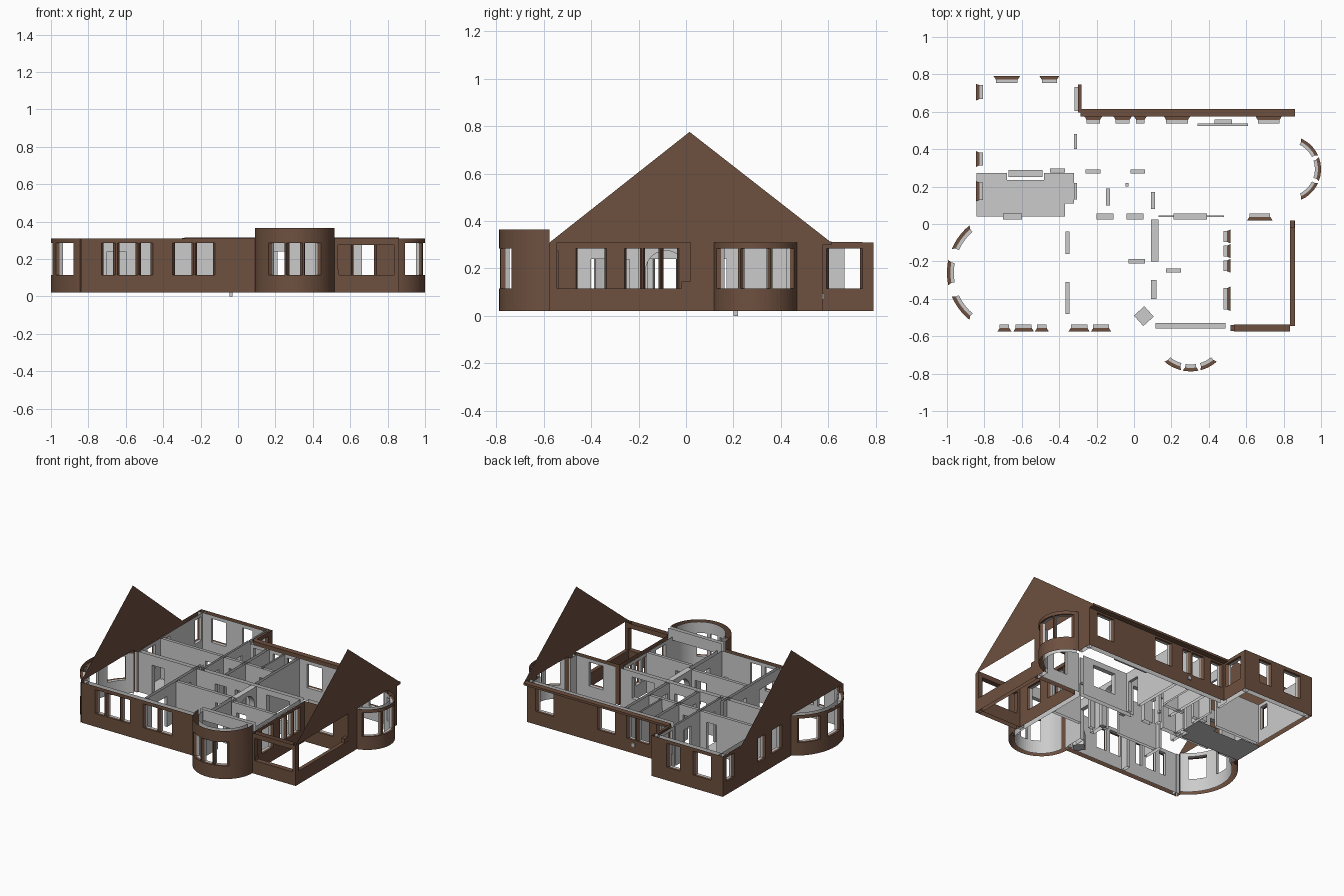
import bpy, bmesh, math
from math import cos, sin, radians

if "Cube" in bpy.data.objects:
    bpy.data.objects.remove(bpy.data.objects["Cube"])

BROWN = bpy.data.materials.new("brown_cladding")
BROWN.diffuse_color = (0.155, 0.08, 0.05, 1)
BROWN.use_nodes = True
BROWN.node_tree.nodes["Principled BSDF"].inputs["Base Color"].default_value = BROWN.diffuse_color
Z0, Z1, T = 0.02, 0.31, 0.037      # wall base, wall top, wall thickness
WZ = (0.115, 0.285)                # window sill and head heights


def finish(name, bm):
    bmesh.ops.remove_doubles(bm, verts=bm.verts, dist=1e-5)
    bmesh.ops.recalc_face_normals(bm, faces=bm.faces)
    me = bpy.data.meshes.new(name)
    bm.to_mesh(me)
    bm.free()
    me.materials.append(None)
    me.materials.append(BROWN)
    ob = bpy.data.objects.new(name, me)
    bpy.context.collection.objects.link(ob)
    return ob


def along_x(y, sign):
    return lambda u, d: (u, y + sign * d)


def along_y(x, sign):
    return lambda u, d: (x + sign * d, u)


def arc(cx, cy, r):
    return lambda u, d: (cx + (r - d) * cos(radians(u)), cy + (r - d) * sin(radians(u)))


def wall(name, f, a, b, holes=(), z1=Z1, t=T, segs=1, splay=0.012, out=1, inn=0):
    """Hollow wall, open at top and bottom: two skins plus window and door reveals.
    f(u, depth) gives x, y; holes are (u0, u1[, z0, z1])."""
    bm = bmesh.new()
    holes = [tuple(h) + (WZ if len(h) == 2 else ()) for h in holes]

    def quad(pts, mat):
        face = bm.faces.new([bm.verts.new((*f(u, d), z)) for u, d, z in pts])
        face.material_index = mat

    def shrink(h):
        return (h[0] + splay, h[1] - splay, h[2], h[3])

    def skin(hs, d, mat):
        us = {a + (b - a) * i / segs for i in range(segs + 1)}
        zs = {Z0, z1}
        for h in hs:
            us |= {h[0], h[1]}
            zs |= {h[2], h[3]}
        us, zs = sorted(us), sorted(zs)
        for u0, u1 in zip(us, us[1:]):
            for w0, w1 in zip(zs, zs[1:]):
                um, zm = (u0 + u1) / 2, (w0 + w1) / 2
                if u1 - u0 < 1e-5 or any(h[0] < um < h[1] and h[2] < zm < h[3] for h in hs):
                    continue
                quad([(u0, d, w0), (u1, d, w0), (u1, d, w1), (u0, d, w1)], mat)

    skin(holes, 0, out)
    skin([shrink(h) for h in holes], t, inn)
    n = 5 if segs > 1 else 1
    for h in holes:
        k = shrink(h)
        for p, q, d0, d1, mat in ((h, k, 0, t / 2, out), (k, k, t / 2, t, inn)):
            for e in (0, 1):                              # jambs
                quad([(p[e], d0, h[2]), (q[e], d1, h[2]), (q[e], d1, h[3]), (p[e], d0, h[3])], mat)
            for z in h[2:]:                               # sill and head
                if z <= Z0 + 1e-4 or z >= z1 - 1e-4:
                    continue
                for i in range(n):
                    s0, s1 = i / n, (i + 1) / n
                    quad([(p[0] + (p[1] - p[0]) * s0, d0, z), (p[0] + (p[1] - p[0]) * s1, d0, z),
                          (q[0] + (q[1] - q[0]) * s1, d1, z), (q[0] + (q[1] - q[0]) * s0, d1, z)], mat)
    return finish(name, bm)


def box(name, x, y, z, mat=0, rot=0):
    bm = bmesh.new()
    bmesh.ops.create_cube(bm, size=1)
    for v in bm.verts:
        v.co.x *= x[1] - x[0]
        v.co.y *= y[1] - y[0]
        v.co.z *= z[1] - z[0]
    for face in bm.faces:
        face.material_index = mat
    ob = finish(name, bm)
    ob.location = [(c[0] + c[1]) / 2 for c in (x, y, z)]
    ob.rotation_euler.z = radians(rot)


def sheet(name, pts, mat=0, extrude=None):
    bm = bmesh.new()
    face = bm.faces.new([bm.verts.new(p) for p in pts])
    if extrude:
        new = bmesh.ops.extrude_face_region(bm, geom=[face], use_keep_orig=True)["geom"]
        bmesh.ops.translate(bm, vec=extrude, verts=[g for g in new if isinstance(g, bmesh.types.BMVert)])
    for fc in bm.faces:
        fc.material_index = mat
    return finish(name, bm)


# Outer straight walls
wall("front_wall", along_x(-0.575, 1), -0.84, 0.09,
     [(-0.73, -0.655), (-0.645, -0.535), (-0.53, -0.455), (-0.35, -0.237), (-0.23, -0.122)])
wall("left_wall", along_y(-0.845, 1), -0.575, 0.79,
     [(-0.54, 0.02, Z0, Z1), (0.12, 0.23), (0.305, 0.39), (0.66, 0.75)], splay=0.008)
wall("wing_back_wall", along_x(0.79, -1), -0.845, -0.28, [(-0.75, -0.61), (-0.505, -0.4)])
wall("wing_side_wall", along_y(-0.28, -1), 0.575, 0.79, [(0.592, 0.745)])
wall("back_wall", along_x(0.575, -1), -0.28, 0.86,
     [(-0.265, -0.17), (-0.11, -0.012), (0.0, 0.068), (0.16, 0.3), (0.65, 0.79)])
wall("right_wall", along_y(0.86, -1), 0.02, 0.575, [(0.12, 0.465, Z0, Z1)], t=0.03, splay=0)

# Corner porch
wall("porch_front", along_x(-0.575, 1), 0.515, 0.86, [(0.535, 0.835, 0.115, 0.275)], splay=0, inn=1)
wall("porch_side", along_y(0.86, -1), -0.575, 0.02, [(-0.545, 0.02, 0.115, Z1)], t=0.027, splay=0, inn=1)
wall("porch_inner_wall", along_y(0.515, -1), -0.575, 0.02,
     [(-0.465, -0.335), (-0.26, -0.187), (-0.182, -0.108), (-0.103, -0.03)], splay=0.008)
wall("porch_back_wall", along_x(0.02, 1), 0.515, 0.86, [(0.605, 0.74)])
box("porch_side_step", (0.835, 0.858), (-0.02, 0.02), (0.115, 0.145), 1)
box("porch_front_step", (0.517, 0.54), (-0.573, -0.54), (0.115, 0.145), 1)

# Round bays
wall("front_bay", arc(0.303, -0.575, 0.213), 180, 360,
     [(229, 256), (258.5, 281.5), (284, 311)], z1=0.365, segs=32, splay=2.5)
wall("right_bay", arc(0.821, 0.293, 0.179), -77, 77,
     [(-66, -24), (-21, 21), (24, 66)], segs=26, splay=2.5, t=0.033)
wall("left_bay", arc(-0.675, -0.26, 0.325), 120, 240,
     [(129, 157), (168, 192), (203, 231)], segs=26, splay=1.8)
wall("front_bay_header", along_x(-0.56, 1), 0.09, 0.515, [(0.115, 0.49, Z0, 0.285)],
     z1=0.365, t=0.03, splay=0, out=0)

# Gables, rear eave and small wall details
for name, x, yb in (("right_gable", 0.86, 0.612), ("left_gable", -0.845, 0.575)):
    sheet(name, [(x, -0.575, Z1), (x, yb, Z1), (x, 0.015, 0.776)], 1)
box("rear_eave", (-0.285, 0.86), (0.575, 0.614), (0.298, 0.314), 1)
box("wing_eave", (-0.3, -0.282), (0.595, 0.745), (0.298, 0.312), 1)
box("wall_vent", (0.0, 0.025), (0.575, 0.582), (0.07, 0.095))
box("drain_stub", (-0.045, -0.03), (0.2, 0.22), (0.0, 0.02))

# Inner partitions with door openings
DOOR = (Z0, 0.24)


def partition(name, f, a, b, doors=(), t=0.022):
    wall(name, f, a, b, [d + DOOR if len(d) == 2 else d for d in doors], t=t, splay=0, out=0)


partition("spine_wall", along_x(0.025, 1), -0.808, 0.48,
          [(-0.7, -0.6), (-0.2, -0.11), (-0.04, 0.05), (0.21, 0.39, 0.115, 0.27)], t=0.032)
partition("left_room_wall", along_y(-0.367, 1), -0.538, 0.1, [(-0.16, -0.04), (-0.48, -0.31)])
partition("bath_side_wall", along_y(-0.32, 1), 0.04, 0.575, [(0.13, 0.22), (0.4, 0.48)], t=0.015)
partition("bath_back_wall", along_x(0.275, 1), -0.808, -0.32, [(-0.45, -0.37)])
partition("hall_front_wall", along_x(-0.21, 1), -0.345, 0.09, [(-0.03, 0.06)])
partition("study_wall", along_x(-0.26, 1), 0.13, 0.478, [(0.17, 0.25)])
partition("entry_side_wall", along_y(0.09, 1), -0.538, -0.2, [(-0.4, -0.3)], t=0.03)
partition("closet_wall_left", along_y(-0.15, 1), 0.057, 0.538, [(0.1, 0.19)])
partition("closet_wall_right", along_y(0.09, 1), 0.057, 0.538, [(0.08, 0.17)])
partition("closet_cross_wall", along_x(0.27, 1), -0.305, 0.09, [(-0.26, -0.18), (-0.02, 0.06)])
partition("closet_divider", along_y(-0.015, 1), 0.29, 0.538, t=0.012)

# Arched doorway
arch = [(-0.2, Z0), (-0.17, Z0)]
arch += [(-0.085 - 0.085 * cos(math.pi * i / 14), 0.19 + 0.085 * sin(math.pi * i / 14)) for i in range(15)]
arch += [(0.0, Z0), (0.025, Z0), (0.025, Z1), (-0.2, Z1)]
sheet("arched_doorway", [(0.09, y, z) for y, z in arch], 0, (0.04, 0, 0))

# Floor slab of the wet room, with its notch
sheet("wet_room_floor", [(x, y, Z0) for x, y in (
    (-0.843, 0.04), (-0.37, 0.04), (-0.37, 0.11), (-0.32, 0.11), (-0.32, 0.272), (-0.48, 0.272),
    (-0.48, 0.235), (-0.68, 0.235), (-0.68, 0.272), (-0.843, 0.272))])

# Shelves, fireplaces and built-ins
box("alcove_shelf", (-0.67, -0.49), (0.25, 0.29), (0.1, 0.115))
box("fireplace_mantel", (0.34, 0.61), (0.525, 0.537), (Z0, 0.14))
box("fireplace_shelf", (0.43, 0.525), (0.535, 0.56), (0.13, 0.15))
box("opening_ledge", (0.13, 0.48), (0.038, 0.045), (0.1, 0.115))
box("corner_cabinet", (0.015, 0.09), (-0.53, -0.455), (Z0, 0.13), 0, 42)
